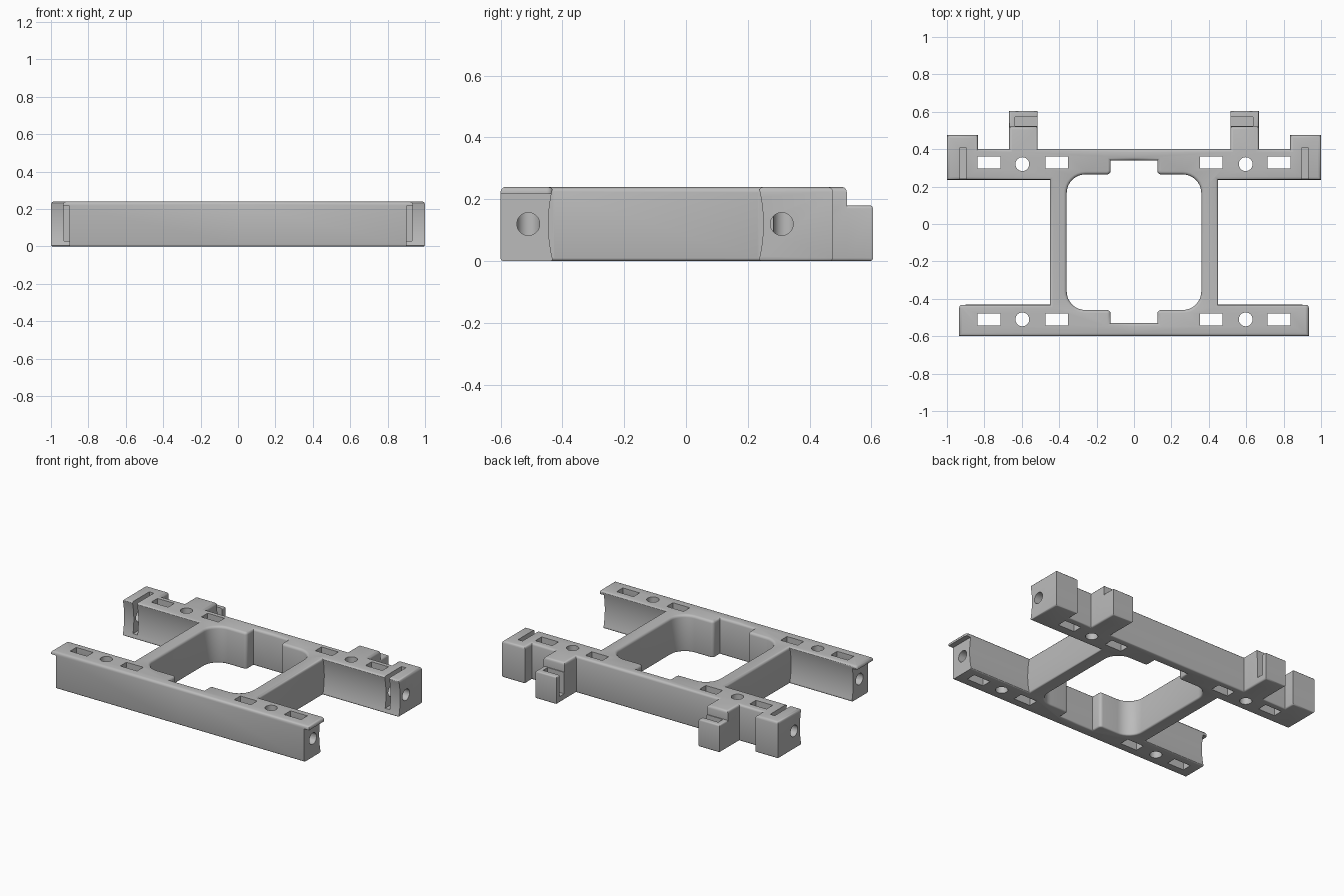
import bpy, bmesh, math
from mathutils import Matrix

cube = bpy.data.objects.get("Cube")
if cube:
    bpy.data.objects.remove(cube)

HEIGHT = 0.24
FRONT_Y, REAR_Y = -0.51, 0.32      # hole rows in the two bars

grey = bpy.data.materials.new("plain_grey")
grey.use_nodes = True
grey.diffuse_color = (0.5, 0.5, 0.5, 1)
grey.node_tree.nodes["Principled BSDF"].inputs["Base Color"].default_value = (0.5, 0.5, 0.5, 1)


def finish(name, bm):
    """Turn a half-model bmesh into an object mirrored across x."""
    bmesh.ops.recalc_face_normals(bm, faces=bm.faces)
    mesh = bpy.data.meshes.new(name)
    bm.to_mesh(mesh)
    bm.free()
    mesh.materials.append(grey)
    ob = bpy.data.objects.new(name, mesh)
    bpy.context.collection.objects.link(ob)
    mod = ob.modifiers.new("mirror", 'MIRROR')
    mod.use_clip = True
    mod.merge_threshold = 0.0005
    return ob


def box(name, x, y, z, bevel=0):
    bm = bmesh.new()
    bmesh.ops.create_cube(bm, size=1)
    for v in bm.verts:
        v.co = [lo + (c + 0.5) * (hi - lo) for c, (lo, hi) in zip(v.co, (x, y, z))]
    if bevel:
        edges = [e for e in bm.edges if abs(e.verts[0].co.z - e.verts[1].co.z) < 0.01]
        bmesh.ops.bevel(bm, geom=edges, offset=bevel, segments=3, profile=0.5, affect='EDGES')
    return finish(name, bm)


def rod(name, centre, length, axis='Z', radius=0.037):
    bm = bmesh.new()
    turn = Matrix.Rotation(math.pi / 2, 4, 'Y') if axis == 'X' else Matrix()
    bmesh.ops.create_cone(bm, cap_ends=True, segments=32, radius1=radius, radius2=radius,
                          depth=length, matrix=Matrix.Translation(centre) @ turn)
    return finish(name, bm)


def groove(name, y, side):
    """Shallow concave channel along x, sunk into a bar face at y."""
    bm = bmesh.new()
    sag, radius, top = 0.015, 0.4875, 0.14
    points = []
    for i in range(17):
        z = top * (i / 8 - 1)
        points.append((0.45, y + side * (sag - radius + math.sqrt(radius**2 - z**2)), z + HEIGHT / 2))
    face = bm.faces.new([bm.verts.new(p) for p in points])
    move = bmesh.ops.extrude_face_region(bm, geom=[face])["geom"]
    bmesh.ops.translate(bm, vec=(0.65, 0, 0), verts=[v for v in move if isinstance(v, bmesh.types.BMVert)])
    return finish(name, bm)


def arc(cx, cy, r, start, end, steps=8):
    return [(cx + r * math.cos(math.radians(start + (end - start) * i / steps)),
             cy + r * math.sin(math.radians(start + (end - start) * i / steps)))
            for i in range(steps + 1)]


def frame_body():
    """Half of the frame in plan, extruded, with rounded top and bottom rims."""
    outer = [(0, -0.6), (0.935, -0.6)] + arc(0.915, -0.45, 0.02, 0, 90, 4) + [
        (0.45, -0.43), (0.45, 0.235), (1, 0.235), (1, 0.475), (0.835, 0.475),
        (0.835, 0.4), (0.667, 0.4), (0.667, 0.52), (0.515, 0.52), (0.515, 0.4), (0, 0.4)]
    inner = [(0, 0.34), (0.125, 0.34)] + arc(0.145, 0.285, 0.02, 180, 270, 4) \
        + arc(0.26, 0.165, 0.1, 90, 0) + arc(0.26, -0.36, 0.1, 0, -90) \
        + arc(0.145, -0.48, 0.02, 90, 180, 4) + [(0.125, -0.53), (0, -0.53)]
    bm = bmesh.new()
    face = bm.faces.new([bm.verts.new((x, y, 0)) for x, y in outer + inner])
    move = bmesh.ops.extrude_face_region(bm, geom=[face])["geom"]
    bmesh.ops.translate(bm, vec=(0, 0, HEIGHT), verts=[v for v in move if isinstance(v, bmesh.types.BMVert)])
    # leave the centre plane open so both halves weld
    bmesh.ops.delete(bm, geom=[f for f in bm.faces if all(v.co.x < 1e-5 for v in f.verts)],
                     context='FACES')
    for level, size in ((HEIGHT, 0.016), (0, 0.01)):
        rim = [e for e in bm.edges if all(abs(v.co.z - level) < 1e-5 for v in e.verts)
               and any(v.co.x > 1e-5 for v in e.verts)]
        bmesh.ops.bevel(bm, geom=rim, offset=size, segments=3, profile=0.5, affect='EDGES')
    return finish("frame", bm)


frame = frame_body()
through = (-0.1, 0.4)

# Hooks behind the rear posts
tools = [(box("rear_hook", (0.515, 0.667), (0.45, 0.605), (0, 0.18), 0.01), 'UNION')]

# Slits, end lips and concave bar faces
cutters = [
    box("hook_slit", (0.4, 0.635), (0.525, 0.572), (0.04, 0.4)),
    box("end_slit", (0.897, 0.93), (0.1, 0.41), (0.03, 0.4)),
    box("lip_undercut", (0.9, 1.1), (-0.7, -0.3), (-0.1, 0.217)),
    groove("front_groove", -0.43, -1),
    groove("rear_groove", 0.235, 1),
]

# Slots and holes in both bars
for label, y, bore_y in (("front", FRONT_Y, FRONT_Y), ("rear", REAR_Y + 0.01, 0.31)):
    for x in (0.413, 0.776):
        cutters.append(box(label + "_slot", (x - 0.061, x + 0.061), (y - 0.032, y + 0.032), through))
    cutters.append(rod(label + "_hole", (0.597, REAR_Y if label == "rear" else FRONT_Y, 0.12), 0.6))
    cutters.append(rod(label + "_bore", (0.85, bore_y, 0.12), 0.5, 'X'))
tools += [(c, 'DIFFERENCE') for c in cutters]

for tool, operation in tools:
    tool.hide_render = True
    mod = frame.modifiers.new(tool.name, 'BOOLEAN')
    mod.object, mod.operation, mod.solver = tool, operation, 'EXACT'

# Apply everything, then drop the helpers
bpy.context.view_layer.update()
graph = bpy.context.evaluated_depsgraph_get()
result = bpy.data.meshes.new_from_object(frame.evaluated_get(graph))
frame.modifiers.clear()
frame.data = result
for tool, _ in tools:
    bpy.data.objects.remove(tool)

bpy.ops.object.select_all(action='DESELECT')
frame.select_set(True)
bpy.context.view_layer.objects.active = frame
bpy.ops.object.shade_smooth_by_angle(angle=math.radians(35))
